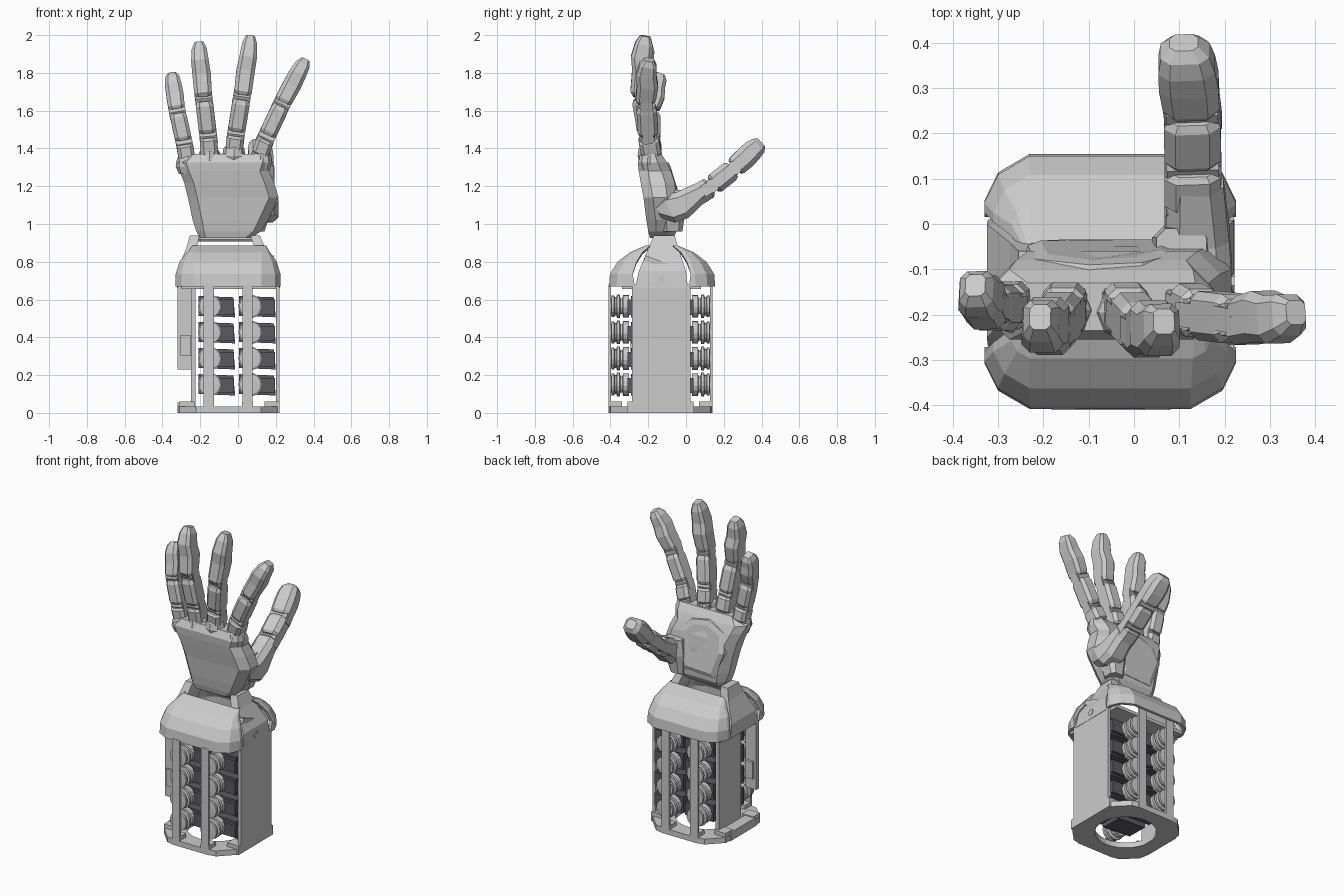
import bpy, bmesh, math
from mathutils import Vector as V

if "Cube" in bpy.data.objects:
    bpy.data.objects.remove(bpy.data.objects["Cube"])

dark = bpy.data.materials.new("dark_motor")
dark.diffuse_color = (0.1, 0.1, 0.12, 1)
dark.use_nodes = True
dark.node_tree.nodes["Principled BSDF"].inputs["Base Color"].default_value = dark.diffuse_color


def loft(name, rings, cap=True, loop=False, mat=None, ring_closed=True):
    """Skin a list of equal-length point rings."""
    bm = bmesh.new()
    rs = [[bm.verts.new(p) for p in r] for r in rings]
    n = len(rs[0])
    pairs = list(zip(rs, rs[1:])) + ([(rs[-1], rs[0])] if loop else [])
    for a, b in pairs:
        for i in range(n if ring_closed else n - 1):
            j = (i + 1) % n
            bm.faces.new((a[i], a[j], b[j], b[i]))
    if cap and not loop:
        bm.faces.new(rs[0])
        bm.faces.new(rs[-1])
    bmesh.ops.recalc_face_normals(bm, faces=bm.faces)
    me = bpy.data.meshes.new(name)
    bm.to_mesh(me)
    bm.free()
    ob = bpy.data.objects.new(name, me)
    bpy.context.collection.objects.link(ob)
    if mat:
        me.materials.append(mat)
    return ob


def rect(c, u, v, w, d, ch=0.0):
    """Rectangle ring (octagon when chamfered) around c in the u, v plane."""
    w, d, c = w / 2, d / 2, V(c)
    if ch == 0:
        pts = [(-w, -d), (w, -d), (w, d), (-w, d)]
    else:
        pts = [(-w + ch, -d), (w - ch, -d), (w, -d + ch), (w, d - ch),
               (w - ch, d), (-w + ch, d), (-w, d - ch), (-w, -d + ch)]
    return [c + u * a + v * b for a, b in pts]


X, Y, Z = V((1, 0, 0)), V((0, 1, 0)), V((0, 0, 1))


def flat(x0, x1, y0, y1, z, ch=0.0):
    return rect(((x0 + x1) / 2, (y0 + y1) / 2, z), X, Y, x1 - x0, y1 - y0, ch)


def box(name, x0, x1, y0, y1, z0, z1, mat=None):
    return loft(name, [flat(x0, x1, y0, y1, z0), flat(x0, x1, y0, y1, z1)], mat=mat)


def turned(name, c, axis, prof, n=14, mat=None):
    """Revolved solid; prof is (distance along axis, radius)."""
    u = axis.orthogonal().normalized()
    v = axis.cross(u)
    return loft(name, [[V(c) + axis * h + (u * math.cos(k * math.tau / n) + v * math.sin(k * math.tau / n)) * r
                        for k in range(n)] for h, r in prof], mat=mat)


# base plate with cut corners and a round opening
cx, cy, hx, hy = -0.05, -0.135, 0.27, 0.275
outer, inner = [], []
for k in range(32):
    a = k * math.tau / 32
    c, s = math.cos(a), math.sin(a)
    m = min(1 / max(abs(c), abs(s)), 1.6 / (abs(c) + abs(s)))
    outer.append((cx + hx * c * m, cy + hy * s * m))
    inner.append((cx + 0.18 * c, cy + 0.18 * s))
loft("base_plate", [[(x, y, z) for x, y in pts] for pts, z in
                    ((outer, 0), (outer, 0.035), (inner, 0.035), (inner, 0))], loop=True)
for x0, x1, e in ((-0.31, -0.23, 0.1), (-0.18, -0.13, 0), (0.02, 0.08, 0), (0.14, 0.22, 0.1)):
    box("front_base_block", x0, x1, -0.41 + e, -0.34 + e, 0, 0.06)
    box("rear_base_block", x0, x1, 0.07 - e, 0.14 - e, 0, 0.06)
box("base_side_tray", -0.32, -0.25, -0.25, 0.0, 0, 0.055)

# forearm side walls, deck and side board
box("right_wall", 0.2, 0.22, -0.285, 0.025, 0, 0.68)
box("left_wall", -0.25, -0.225, -0.2, 0.02, 0, 0.68)
box("side_board", -0.32, -0.245, -0.285, -0.255, 0.23, 0.67)
box("side_board_chip", -0.305, -0.25, -0.295, -0.24, 0.3, 0.41)
box("deck", -0.3, 0.2, -0.34, 0.08, 0.655, 0.675)

# front and rear rails, motors and winding spools
spool = [(-0.045, 0.03), (-0.045, 0.06), (-0.014, 0.06), (-0.01, 0.042), (0.0, 0.042), (0.004, 0.063),
         (0.018, 0.063), (0.022, 0.05), (0.03, 0.05), (0.034, 0.058), (0.048, 0.058), (0.05, 0.03)]
for side in (-1, 1):
    mid = -0.135
    for xb, xs in ((-0.155, -0.15), (0.05, 0.065)):
        ya, yb = sorted((mid + side * 0.262, mid + side * 0.275))
        box("rail", xb - 0.027, xb + 0.027, ya, yb, 0, 0.68)
        for row in range(4):
            z = 0.15 + row * 0.138
            turned("spool", (xs, mid + side * 0.212, z), Y * side, spool)
            ya, yb = sorted((mid + side * 0.02, mid + side * 0.155))
            loft("motor", [[(xs - 0.06, y, z - 0.05), (xs + 0.135, y, z - 0.058),
                            (xs + 0.125, y, z + 0.048), (xs - 0.06, y, z + 0.055)]
                           for y in (ya, yb)], mat=dark)
            ya, yb = sorted((mid + side * 0.155, mid + side * 0.175))
            box("motor_flange", xs + 0.02, xs + 0.13, ya, yb, z - 0.045, z + 0.035, dark)

# wrist shell halves: z, left, right, outer y reach, cut y reach, corner cut
levels = [(0.67, -0.33, 0.225, 0.275, 0.14, 0.10), (0.735, -0.33, 0.225, 0.27, 0.15, 0.10),
          (0.80, -0.31, 0.205, 0.23, 0.13, 0.08), (0.85, -0.27, 0.17, 0.165, 0.10, 0.04),
          (0.885, -0.24, 0.15, 0.085, 0.06, 0.015)]
for name, s in (("front_wrist_shell", -1), ("rear_wrist_shell", 1)):
    rings = []
    for z, l, r, yo, yc, ch in levels:
        half = [(0, yc), (0, yo - ch), (ch * 0.3, yo - ch * 0.4), (ch, yo)]
        pts = [(l + a, b) for a, b in half] + [(r - a, b) for a, b in reversed(half)]
        rings.append([(x, -0.13 + s * y * (1.035 if s > 0 else 1.01), z) for x, y in pts])
    ob = loft(name, rings, cap=False, ring_closed=False)
    sol = ob.modifiers.new("thickness", 'SOLIDIFY')
    sol.thickness = 0.018
    sol.offset = -1

# wrist yoke plates and hinge pin
yoke = [(0.66, 0.195, 0.222, -0.27, 0.01), (0.75, 0.18, 0.212, -0.25, 0.0),
        (0.87, 0.09, 0.145, -0.20, -0.04), (0.94, 0.065, 0.115, -0.17, -0.06)]
loft("right_yoke", [flat(a, b, c, d, z) for z, a, b, c, d in yoke])
left = [(z, -0.1 - (z - 0.66) * 0.14) for z, *_ in yoke]
loft("left_yoke", [flat(o - b, o - a, c, d, z) for (z, o), (_, a, b, c, d) in zip(left, yoke)])
d1 = V((0, 0.16, -0.06)).normalized()
loft("yoke_slot", [rect((x, -0.14, 0.79), d1, d1.cross(X), 0.17, 0.03) for x in (0.15, 0.19)])
turned("wrist_pin", (-0.24, -0.12, 0.92), X, [(0, 0.014), (0.35, 0.014)], 10)
turned("yoke_screw", (0.2, -0.13, 0.705), X, [(0, 0.02), (0.022, 0.02)], 6)

# palm body
palm = [(0.925, -0.20, 0.07, -0.19, -0.07, 0.03), (0.96, -0.22, 0.12, -0.20, -0.05, 0.04),
        (1.02, -0.24, 0.16, -0.21, -0.045, 0.05), (1.14, -0.265, 0.215, -0.225, -0.05, 0.05),
        (1.22, -0.285, 0.19, -0.24, -0.06, 0.05), (1.28, -0.31, 0.165, -0.25, -0.08, 0.05),
        (1.325, -0.325, 0.18, -0.255, -0.10, 0.05), (1.37, -0.27, 0.17, -0.235, -0.13, 0.035)]
loft("palm", [flat(a, b, c, d, z, ch) for z, a, b, c, d, ch in palm])
pad = [(-0.17, 0.98), (0.05, 0.99), (0.1, 1.1), (0.09, 1.24), (0.02, 1.31),
       (-0.1, 1.33), (-0.22, 1.28), (-0.24, 1.16)]
pc = V((-0.07, 1.15))
loft("palm_pad", [[(pc.x + (x - pc.x) * k, y - max(0, z - 1.15) * 0.25, pc.y + (z - pc.y) * k) for x, z in pad]
                  for k, y in ((1.0, -0.07), (0.97, -0.045), (0.8, -0.034))])


def finger(name, joints, w, d):
    """Chain of chamfered segments with hinges; the tip segment bends at its middle joint."""
    J = [V(j) for j in joints]
    whole = (J[-1] - J[0]).normalized()
    u = (X - whole * X.dot(whole)).normalized()

    def ring(p, q, t, k):
        v = (q - p).normalized().cross(u)
        return rect(p.lerp(q, t), u, v, w * k, d * k, 0.2 * w * k)

    for i in range(len(J) - 3):
        a, b = J[i], J[i + 1]
        loft(f"{name}_segment_{i + 1}", [ring(a, b, t, k) for t, k in
                                         ((0.08, 0.82), (0.18, 1.0), (0.8, 1.0), (0.92, 0.82))])
    a, m, b = J[-3:]
    loft(f"{name}_tip", [ring(a, m, 0.08, 0.85), ring(a, m, 0.25, 1.0), ring(a, b, 0.42, 1.05),
                         ring(m, b, 0.4, 1.0), ring(m, b, 0.78, 0.85), ring(m, b, 1.0, 0.5)])
    # hinge barrels and side straps
    for i, j in enumerate(J[:-2]):
        turned(f"{name}_hinge", j - u * w * 0.46, u, [(0, 0.34 * d), (w * 0.92, 0.34 * d)], 10)
        ax = (J[i + 1] - j).normalized()
        for s in (-1, 1):
            c = j + u * s * w * 0.43
            loft(f"{name}_strap", [rect(c + ax * h, u, ax.cross(u), w * 0.14, d * 0.5)
                                   for h in (-0.04, 0.045)])


# four fingers and thumb
finger("little_finger", [(-0.268, -0.175, 1.335), (-0.285, -0.185, 1.43), (-0.322, -0.185, 1.6),
                         (-0.338, -0.175, 1.69), (-0.35, -0.135, 1.795)], 0.088, 0.10)
finger("ring_finger", [(-0.15, -0.18, 1.36), (-0.158, -0.20, 1.47), (-0.182, -0.23, 1.67),
                       (-0.197, -0.245, 1.79), (-0.207, -0.205, 1.96)], 0.093, 0.112)
finger("middle_finger", [(-0.022, -0.18, 1.375), (-0.01, -0.20, 1.48), (0.022, -0.235, 1.68),
                         (0.044, -0.25, 1.80), (0.066, -0.215, 1.995)], 0.093, 0.112)
finger("index_finger", [(0.115, -0.18, 1.36), (0.15, -0.20, 1.46), (0.235, -0.21, 1.64),
                        (0.285, -0.22, 1.74), (0.357, -0.195, 1.87)], 0.093, 0.108)
finger("thumb", [(0.13, 0.04, 1.14), (0.13, 0.135, 1.20), (0.128, 0.255, 1.295),
                 (0.12, 0.32, 1.36), (0.11, 0.40, 1.43)], 0.125, 0.112)

# thumb root and knuckle caps
td = V((0, 0.2, 0.1)).normalized()
loft("thumb_root", [rect(c, X, td.cross(X), w, d, 0.03) for c, w, d in
                    (((0.14, -0.15, 1.07), 0.10, 0.09), ((0.145, -0.09, 1.08), 0.14, 0.16),
                     ((0.14, -0.02, 1.10), 0.14, 0.15), ((0.135, 0.09, 1.175), 0.125, 0.105))])
loft("thumb_mount", [flat(0.05, 0.14, -0.12, -0.02, 0.96, 0.02), flat(0.04, 0.18, -0.14, 0.0, 1.08, 0.03),
                     flat(0.05, 0.16, -0.12, -0.01, 1.18, 0.02)])
for c in ((-0.268, -0.185, 1.325), (-0.15, -0.19, 1.36), (-0.022, -0.195, 1.38), (0.12, -0.19, 1.345)):
    turned("knuckle_cap", c, Z, [(-0.06, 0.045), (-0.02, 0.062), (0.02, 0.055), (0.05, 0.028)], 8)
